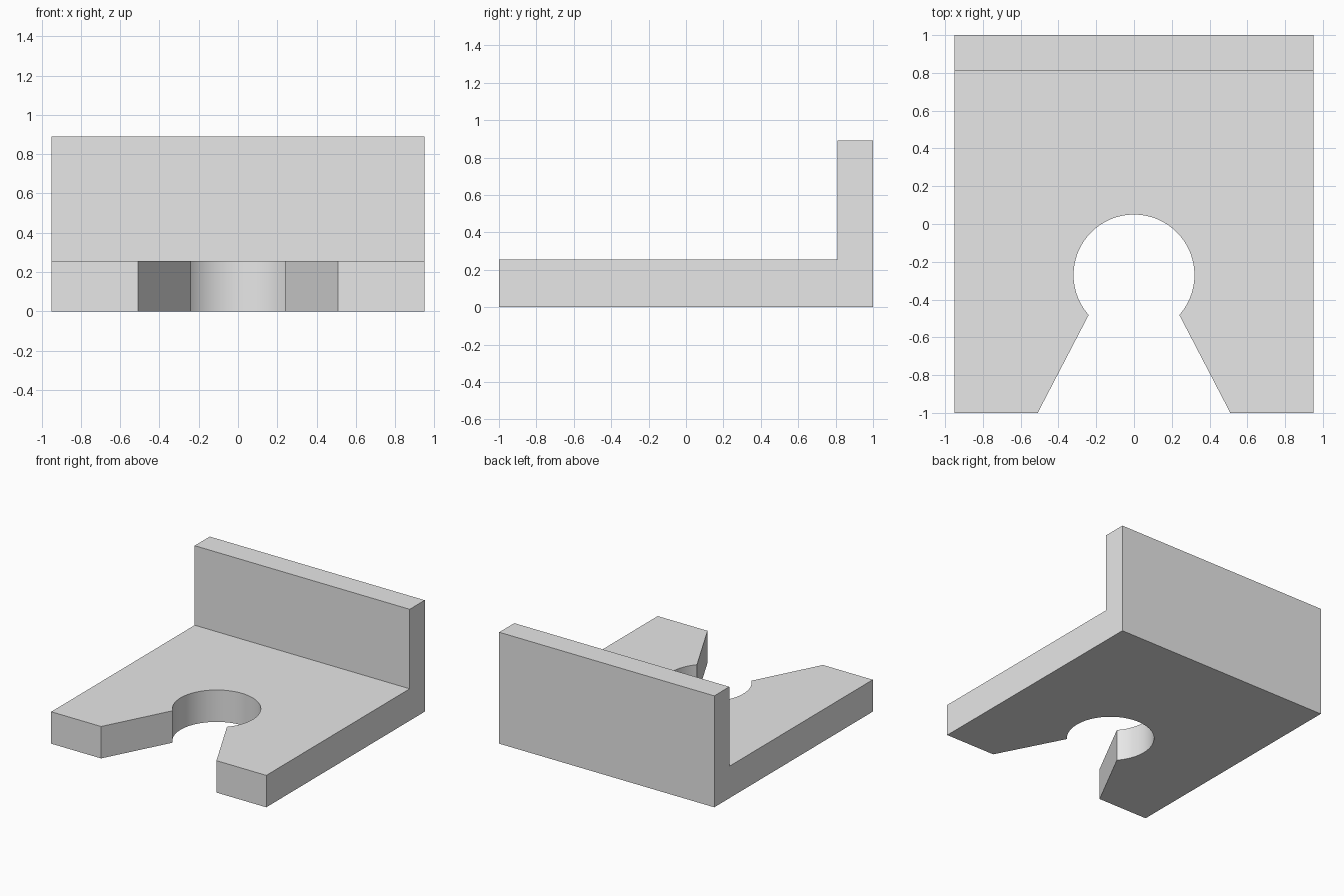
import bpy, bmesh, math
from mathutils import Vector

cube = bpy.data.objects.get("Cube")
if cube:
    bpy.data.objects.remove(cube, do_unlink=True)

HALF_WIDTH, BASE_TOP, HEIGHT, WALL_FRONT = 0.95, 0.255, 0.89, 0.81
HOLE_Y, HOLE_R, NECK_X = -0.27, 0.32, 0.24

grey = bpy.data.materials.new("light grey")
grey.use_nodes = True
grey.diffuse_color = (0.8, 0.8, 0.8, 1)
grey.node_tree.nodes["Principled BSDF"].inputs["Base Color"].default_value = (0.8, 0.8, 0.8, 1)


def prism(name, points, direction):
    """Closed solid swept from a planar outline."""
    bm = bmesh.new()
    sweep = Vector(direction)
    low = [bm.verts.new(p) for p in points]
    high = [bm.verts.new(Vector(p) + sweep) for p in points]
    bm.faces.new(low)
    bm.faces.new(high)
    for i in range(len(low)):
        j = (i + 1) % len(low)
        bm.faces.new((low[i], low[j], high[j], high[i]))
    bmesh.ops.recalc_face_normals(bm, faces=bm.faces)
    mesh = bpy.data.meshes.new(name)
    bm.to_mesh(mesh)
    bm.free()
    mesh.materials.append(grey)
    obj = bpy.data.objects.new(name, mesh)
    bpy.context.collection.objects.link(obj)
    return obj


# L-shaped bracket: flat base with an upright back wall
profile = [(-1, 0), (1, 0), (1, HEIGHT), (WALL_FRONT, HEIGHT),
           (WALL_FRONT, BASE_TOP), (-1, BASE_TOP)]
bracket = prism("bracket", [(-HALF_WIDTH, y, z) for y, z in profile],
                (2 * HALF_WIDTH, 0, 0))

# Keyhole slot: round hole opening into a flared mouth past the front edge
start = -math.acos(NECK_X / HOLE_R)
sweep = math.pi - 2 * start
STEPS = 64
outline = []
for i in range(STEPS + 1):
    a = start + sweep * i / STEPS
    outline.append((HOLE_R * math.cos(a), HOLE_Y + HOLE_R * math.sin(a), -0.1))
outline += [(-0.562, -1.1, -0.1), (0.562, -1.1, -0.1)]
cutter = prism("slot_cutter", outline, (0, 0, 0.5))
cutter.hide_render = True

cut = bracket.modifiers.new("slot", 'BOOLEAN')
cut.operation = 'DIFFERENCE'
cut.solver = 'EXACT'
cut.object = cutter

bpy.ops.object.select_all(action='DESELECT')
bracket.select_set(True)
bpy.context.view_layer.objects.active = bracket
bpy.ops.object.modifier_apply(modifier=cut.name)
bpy.data.objects.remove(cutter, do_unlink=True)
bpy.ops.object.shade_smooth_by_angle(angle=math.radians(30))
